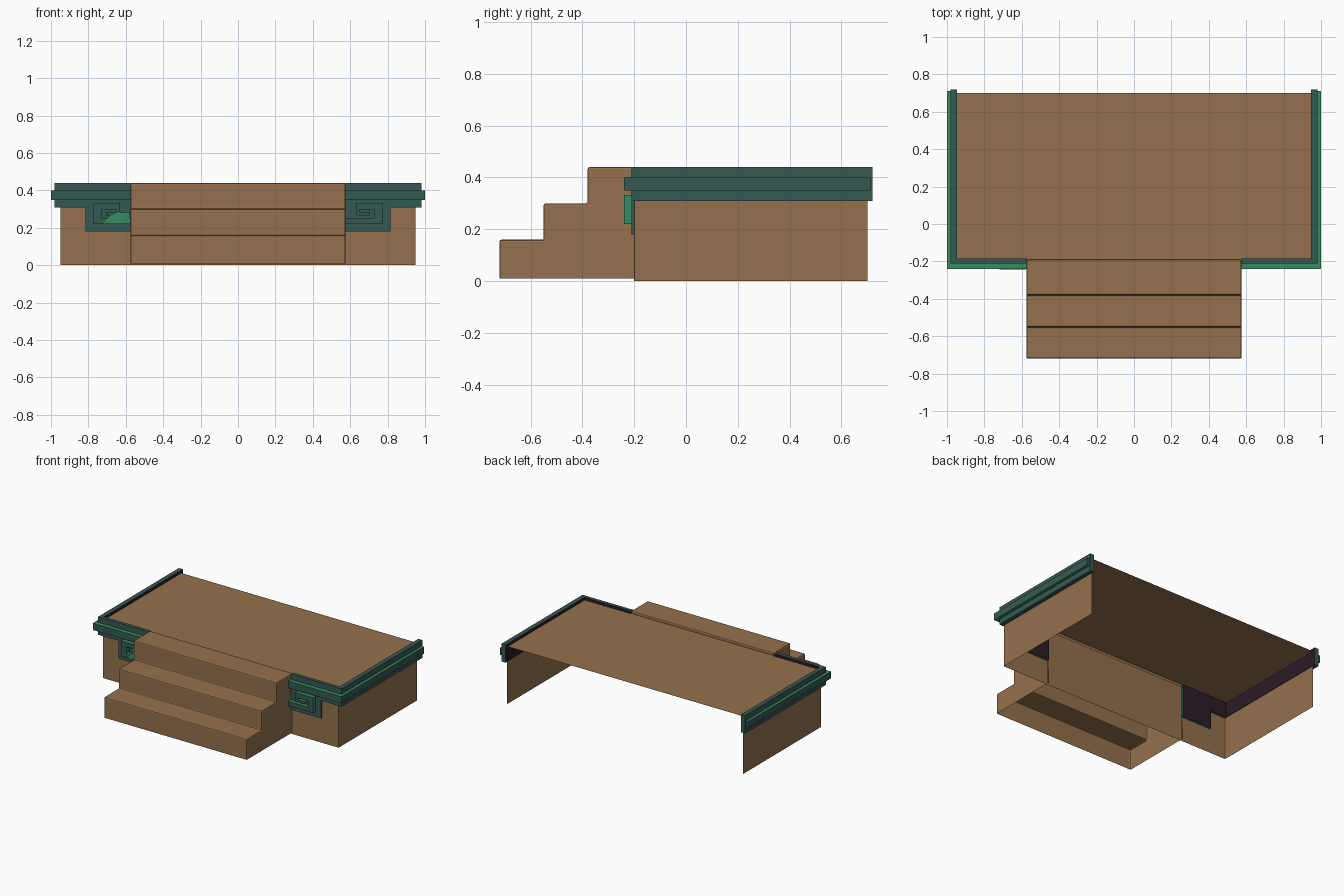
import bpy, bmesh
from mathutils import Vector

if "Cube" in bpy.data.objects:
    bpy.data.objects.remove(bpy.data.objects["Cube"])


def material(name, rgb):
    m = bpy.data.materials.new(name)
    m.diffuse_color = (*rgb, 1)
    m.use_nodes = True
    m.node_tree.nodes["Principled BSDF"].inputs["Base Color"].default_value = m.diffuse_color
    return m


BROWN = material("brown_wood", (0.30, 0.165, 0.075))
TEAL = material("dark_teal", (0.036, 0.10, 0.085))
GREEN = material("light_green", (0.036, 0.27, 0.118))
PURPLE = material("dark_purple", (0.026, 0.011, 0.021))


def prism(name, profile, axis, lo, hi, mats, rule=None, drop=None, mirror=False, bevel=0):
    """Extrude a 2D outline along an axis; rule picks a material per face, drop removes faces."""
    def place(p, d):
        return {'X': (d, p[0], p[1]), 'Y': (p[0], d, p[1]), 'Z': (p[0], p[1], d)}[axis]
    bm = bmesh.new()
    base = bm.faces.new([bm.verts.new(place(p, lo)) for p in profile])
    ext = bmesh.ops.extrude_face_region(bm, geom=[base], use_keep_orig=True)
    shift = Vector(place((0, 0), hi - lo))
    bmesh.ops.translate(bm, vec=shift, verts=[v for v in ext['geom'] if isinstance(v, bmesh.types.BMVert)])
    bmesh.ops.recalc_face_normals(bm, faces=bm.faces)
    for f in bm.faces:
        f.material_index = rule(f.normal, f.calc_center_median()) if rule else 0
    if drop:
        gone = [f for f in bm.faces if drop(f.normal, f.calc_center_median())]
        bmesh.ops.delete(bm, geom=gone, context='FACES')
    me = bpy.data.meshes.new(name)
    bm.to_mesh(me)
    bm.free()
    for m in mats:
        me.materials.append(m)
    ob = bpy.data.objects.new(name, me)
    bpy.context.collection.objects.link(ob)
    if mirror:
        ob.modifiers.new("mirror", 'MIRROR').use_mirror_merge = False
    if bevel:
        b = ob.modifiers.new("bevel", 'BEVEL')
        b.width, b.segments, b.limit_method = bevel, 2, 'ANGLE'
    return ob


# platform: shell open at the back and the bottom
prism("platform", [(-0.95, -0.2), (0.95, -0.2), (0.95, 0.7), (-0.95, 0.7)], 'Z', 0, 0.42, [BROWN],
      drop=lambda n, c: n.z < -0.5 or n.y > 0.5, bevel=0.006)

# stairs: hollow, open underneath, with only a small lip at the top rear
prism("stairs", [(-0.72, 0.01), (-0.72, 0.16), (-0.55, 0.16), (-0.55, 0.30), (-0.38, 0.30),
                 (-0.38, 0.44), (-0.19, 0.44), (-0.19, 0.40), (-0.19, 0.01)], 'X', -0.575, 0.575, [BROWN],
      drop=lambda n, c: n.z < -0.5 or (n.y > 0.5 and c.z < 0.39), bevel=0.008)


# edge trim: L-shaped rail along each front corner and side, dark on the inside
def inward(n, c):
    inner_side = n.x < -0.5 and c.x > 0.9
    inner_front = n.y > 0.5 and c.y < 0
    return 1 if inner_side or inner_front else 0


prism("edge_trim", [(0.575, -0.21), (0.98, -0.21), (0.98, 0.72), (0.947, 0.72), (0.947, -0.185),
                    (0.575, -0.185)], 'Z', 0.31, 0.44, [TEAL, PURPLE], inward, mirror=True)

# raised middle band, with light green ledges
prism("trim_band", [(0.575, -0.24), (1.0, -0.24), (1.0, 0.712), (0.98, 0.712), (0.98, -0.21),
                    (0.575, -0.21)], 'Z', 0.35, 0.40, [TEAL, GREEN],
      lambda n, c: int(abs(n.z) > 0.5), mirror=True)

# backing plate that hangs below the trim beside the stairs
prism("ornament_plate", [(0.575, 0.18), (0.815, 0.18), (0.815, 0.31), (0.575, 0.31)], 'Y', -0.21, -0.185,
      [TEAL, GREEN, PURPLE], lambda n, c: 2 if n.y > 0.5 else int(n.z < -0.5), mirror=True)

# squared spiral ornament, dark face with light green sides
prism("spiral_ornament", [(0.575, 0.22), (0.772, 0.22), (0.772, 0.332), (0.63, 0.332), (0.63, 0.267),
                          (0.705, 0.267), (0.705, 0.285), (0.65, 0.285), (0.65, 0.298), (0.73, 0.298),
                          (0.73, 0.253), (0.575, 0.253)], 'Y', -0.24, -0.21, [TEAL, GREEN],
      lambda n, c: int(abs(n.y) < 0.5), mirror=True)

# light green patch on the left ornament
prism("green_inlay", [(-0.72, 0.222), (-0.577, 0.222), (-0.577, 0.285), (-0.65, 0.28), (-0.69, 0.262)],
      'Y', -0.242, -0.238, [GREEN])
